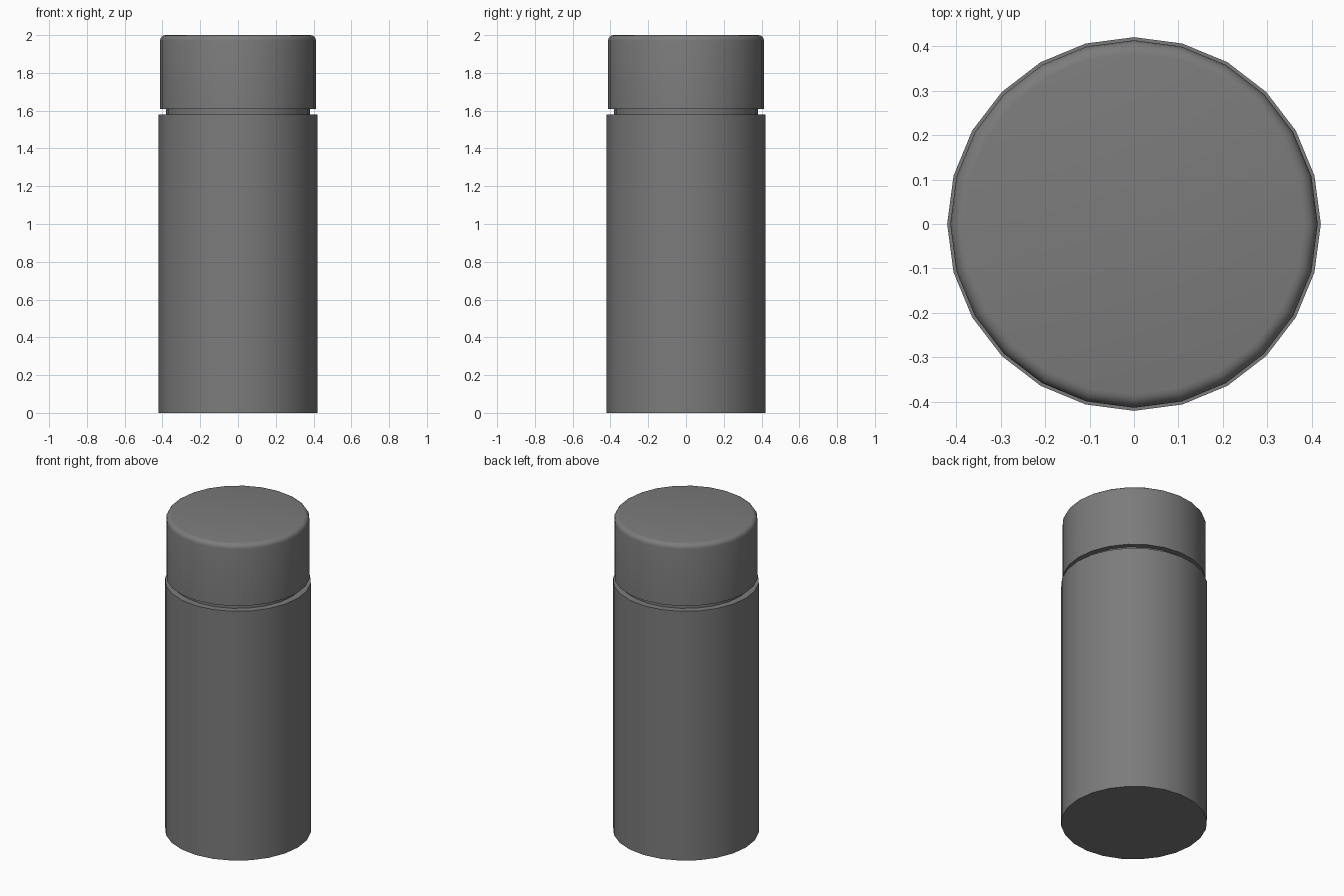
import bpy
import bmesh
import math

SIDES = 24

cube = bpy.data.objects.get("Cube")
if cube:
    bpy.data.objects.remove(cube, do_unlink=True)

# One dark grey for the whole container
grey = bpy.data.materials.new("dark_grey")
grey.use_nodes = True
colour = (0.2, 0.2, 0.2, 1.0)
grey.diffuse_color = colour
grey.node_tree.nodes["Principled BSDF"].inputs["Base Color"].default_value = colour


def lathe(name, profile):
    """Turn (radius, height) points, bottom to top, into a capped solid."""
    bm = bmesh.new()
    rings = []
    for radius, z in profile:
        angles = [math.tau * i / SIDES for i in range(SIDES)]
        rings.append([bm.verts.new((radius * math.cos(a), radius * math.sin(a), z))
                      for a in angles])
    for low, high in zip(rings, rings[1:]):
        for i in range(SIDES):
            j = (i + 1) % SIDES
            bm.faces.new((low[i], low[j], high[j], high[i]))
    bm.faces.new(rings[0][::-1])
    bm.faces.new(rings[-1])
    mesh = bpy.data.meshes.new(name)
    bm.to_mesh(mesh)
    bm.free()
    mesh.materials.append(grey)
    obj = bpy.data.objects.new(name, mesh)
    bpy.context.collection.objects.link(obj)
    bpy.ops.object.select_all(action="DESELECT")
    obj.select_set(True)
    bpy.context.view_layer.objects.active = obj
    bpy.ops.object.shade_smooth_by_angle(angle=math.radians(35))
    return obj


# Main body with the narrow neck stepping in above it
lathe("body", [(0.42, 0), (0.42, 1.58), (0.38, 1.58), (0.38, 1.61)])

# Lid with a rounded top rim
LID_RADIUS, LID_TOP, ROUND, STEPS = 0.413, 2.0, 0.03, 4
rim = []
for step in range(STEPS + 1):
    a = math.pi / 2 * step / STEPS
    rim.append((LID_RADIUS - ROUND + ROUND * math.cos(a),
                LID_TOP - ROUND + ROUND * math.sin(a)))
lathe("lid", [(LID_RADIUS, 1.61)] + rim)
